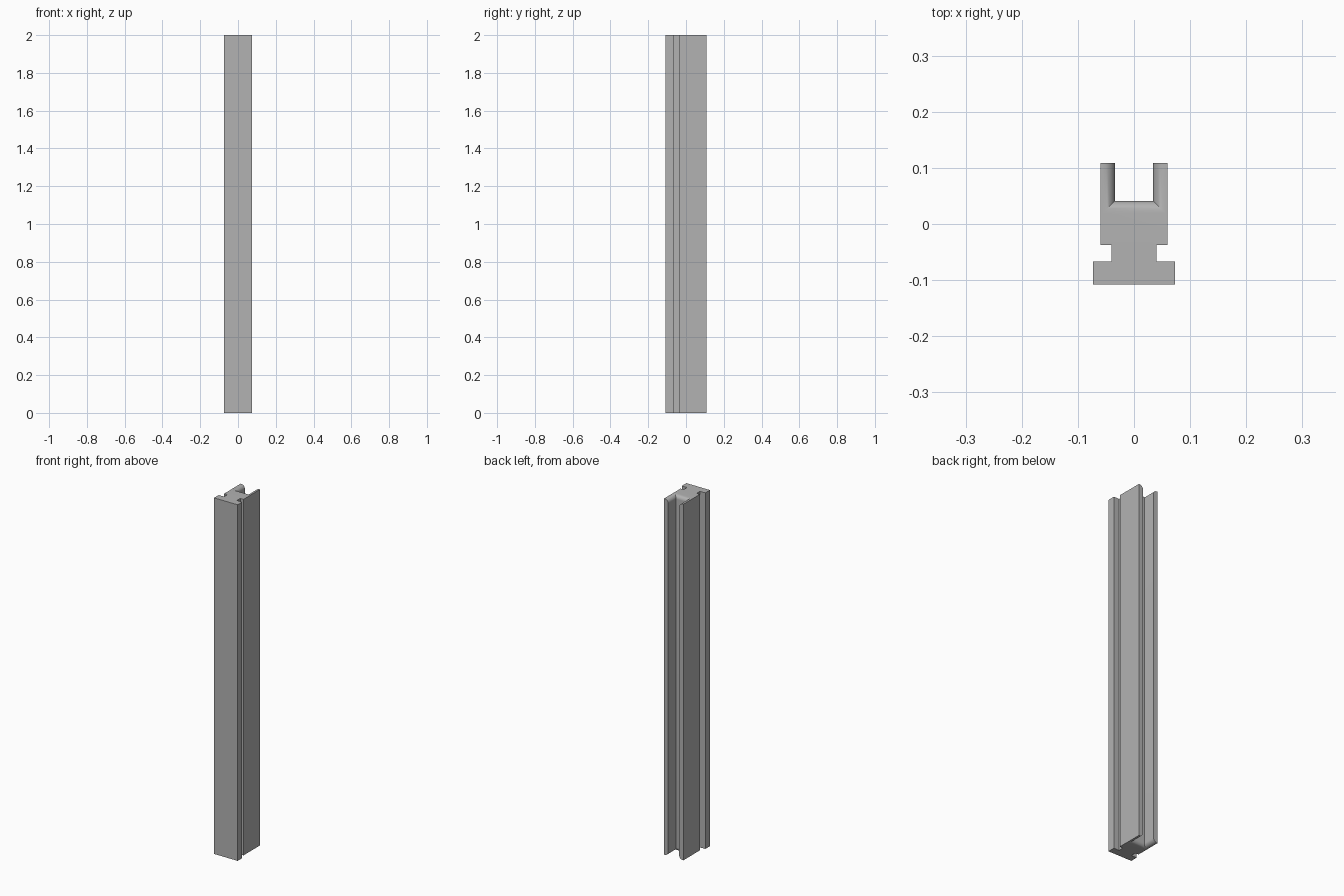
import bpy, bmesh

# Remove the default cube
cube = bpy.data.objects.get("Cube")
if cube:
    bpy.data.objects.remove(cube, do_unlink=True)

HEIGHT = 2.0
FILLET = 0.022

# Single grey material
grey = bpy.data.materials.new("grey")
grey.use_nodes = True
colour = (0.45, 0.45, 0.45, 1)
grey.diffuse_color = colour
grey.node_tree.nodes["Principled BSDF"].inputs["Base Color"].default_value = colour

# Half of the rail cross-section: front flange, side groove, body and prong
half = [(0.073, -0.108), (0.073, -0.067), (0.04, -0.067), (0.04, -0.037),
        (0.06, -0.037), (0.06, 0.109), (0.034, 0.109), (0.034, 0.041)]
outline = half + [(-x, y) for x, y in reversed(half)]

# Extrude the section to full height
bm = bmesh.new()
base = bm.faces.new([bm.verts.new((x, y, 0)) for x, y in outline])
top = bmesh.ops.extrude_face_region(bm, geom=[base])["geom"]
bmesh.ops.translate(bm, vec=(0, 0, HEIGHT),
                    verts=[v for v in top if isinstance(v, bmesh.types.BMVert)])
bmesh.ops.recalc_face_normals(bm, faces=bm.faces)


# Round the end edges of the open back channel
def on_channel(v):
    return abs(v.co.x) < 0.035 and v.co.y > 0.04


rims = [e for e in bm.edges
        if all(on_channel(v) for v in e.verts)
        and abs(e.verts[0].co.z - e.verts[1].co.z) < 0.001]
bmesh.ops.bevel(bm, geom=rims, offset=FILLET, offset_type='OFFSET',
                segments=8, profile=0.5, affect='EDGES')

mesh = bpy.data.meshes.new("channel_rail")
bm.to_mesh(mesh)
bm.free()
mesh.materials.append(grey)
rail = bpy.data.objects.new("channel_rail", mesh)
bpy.context.collection.objects.link(rail)

# Smooth the rounded rims, keep the section corners sharp
bpy.context.view_layer.objects.active = rail
rail.select_set(True)
bpy.ops.object.shade_smooth_by_angle(angle=0.5)
